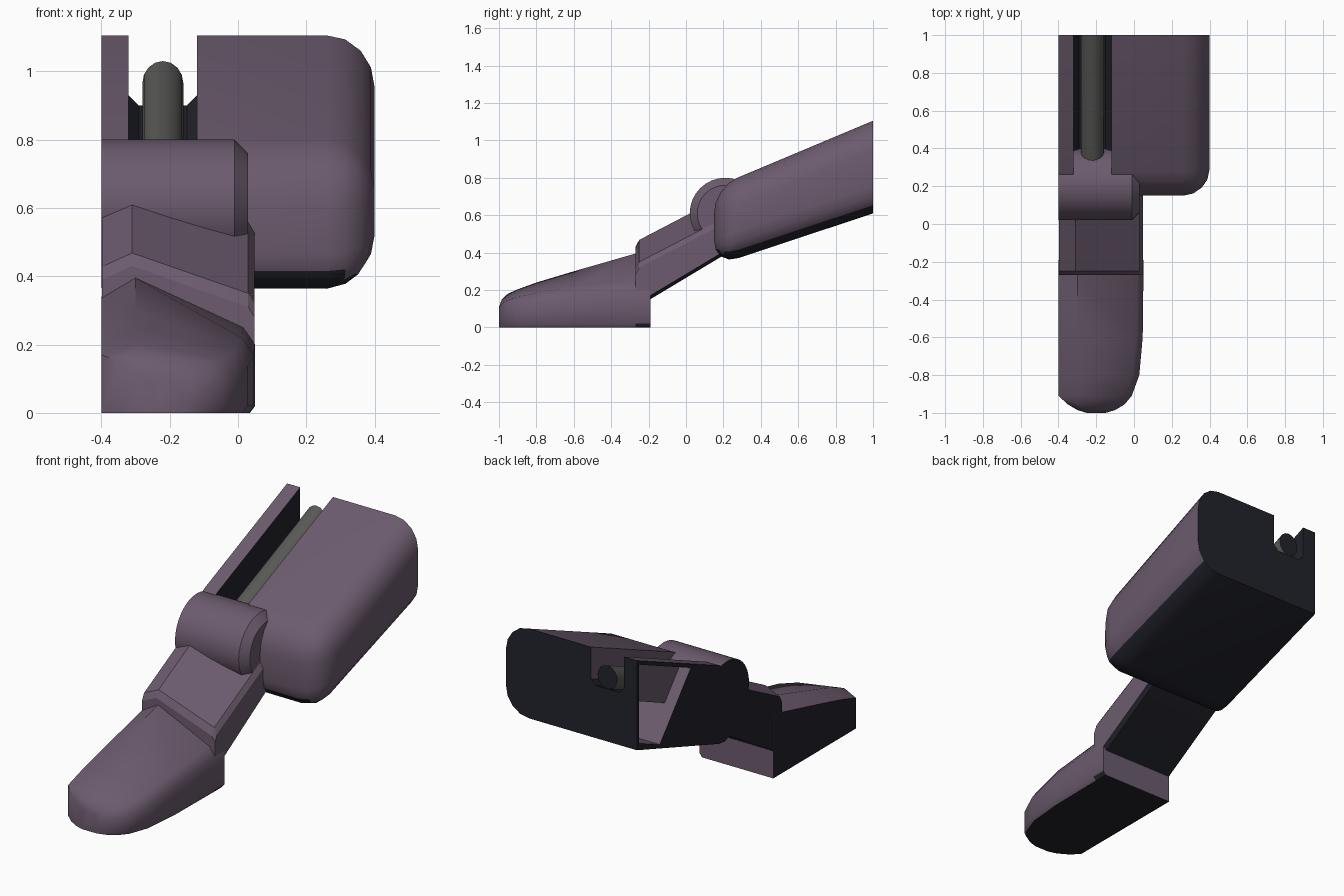
import bpy, bmesh, math

cube = bpy.data.objects.get("Cube")
if cube:
    bpy.data.objects.remove(cube, do_unlink=True)


def material(name, rgb):
    m = bpy.data.materials.new(name)
    m.use_nodes = True
    m.diffuse_color = (*rgb, 1)
    bsdf = next(n for n in m.node_tree.nodes if n.type == 'BSDF_PRINCIPLED')
    bsdf.inputs["Base Color"].default_value = (*rgb, 1)
    return m


PURPLE = material("dusty purple", (0.15, 0.105, 0.156))
DARK = material("dark navy", (0.016, 0.017, 0.025))
GREY = material("rod grey", (0.10, 0.10, 0.095))


def loft(name, rings, dark=None, bevel=None, base=PURPLE, angle=40):
    """Skin equal-length rings, cap both ends, colour faces by a rule."""
    bm = bmesh.new()
    loops = [[bm.verts.new(p) for p in ring] for ring in rings]
    n = len(loops[0])
    for a, b in zip(loops, loops[1:]):
        for i in range(n):
            j = (i + 1) % n
            bm.faces.new((a[i], a[j], b[j], b[i]))
    bm.faces.new(loops[0])
    bm.faces.new(loops[-1])
    bmesh.ops.recalc_face_normals(bm, faces=bm.faces)
    if bevel:
        width, rule = bevel
        edges = [e for e in bm.edges if rule(e.verts[0].co, e.verts[1].co)]
        bmesh.ops.bevel(bm, geom=edges, offset=width, segments=4,
                        profile=0.5, affect='EDGES')
    bm.normal_update()
    for f in bm.faces:
        if dark and dark(f.normal, f.calc_center_median()):
            f.material_index = 1
    mesh = bpy.data.meshes.new(name)
    bm.to_mesh(mesh)
    bm.free()
    mesh.materials.append(base)
    mesh.materials.append(DARK)
    obj = bpy.data.objects.new(name, mesh)
    bpy.context.collection.objects.link(obj)
    smooth(obj, angle)
    return obj


def smooth(obj, angle):
    bpy.ops.object.select_all(action='DESELECT')
    obj.select_set(True)
    bpy.context.view_layer.objects.active = obj
    bpy.ops.object.shade_smooth_by_angle(angle=math.radians(angle))


def across(profile, xs):
    """Rings of a (y, z) profile repeated at several x."""
    return [[(x, y, z) for y, z in profile] for x in xs]


def under_or_cut(n, c):
    return n.z < -0.6 or c.x < -0.39


def cut(obj, cutter):
    mod = obj.modifiers.new("cut", 'BOOLEAN')
    mod.operation = 'DIFFERENCE'
    mod.solver = 'EXACT'
    mod.object = cutter
    cutter.hide_render = True
    bpy.context.view_layer.update()
    graph = bpy.context.evaluated_depsgraph_get()
    mesh = bpy.data.meshes.new_from_object(obj.evaluated_get(graph))
    obj.modifiers.clear()
    obj.data = mesh
    bpy.data.objects.remove(cutter, do_unlink=True)


# Upper leg housing: sloped block rounded at the front and the outer side
housing = loft(
    "leg_housing",
    across([(1, 1.105), (0.15, 0.748), (0.15, 0.327), (1, 0.61)], (-0.4, 0.4)),
    dark=lambda n, c: under_or_cut(n, c) or n.y > 0.9,
    bevel=(0.14, lambda a, b: max(a.x, b.x) > 0 and min(a.y, b.y) < 0.9))

# Groove along the top of the housing
SLOPE = 0.42


def groove_ring(y):
    f = 0.9 + SLOPE * (y - 1)
    half = [(-0.1, 0.5), (-0.1, 0.03), (-0.07, 0)]
    pts = half + [(-x, z) for x, z in reversed(half)]
    return [(x - 0.22, y, f + z) for x, z in pts]


cut(housing, loft("groove_cutter", [groove_ring(0.26), groove_ring(1.05)],
                  dark=lambda n, c: n.z < -0.5 or n.x < -0.9))

# Open pocket in the inner side: shallow wedge, deeper below the groove
wedge = [(0.98, 0.64), (0.98, 1.075), (0.53, 0.885), (0.8, 0.565)]
deep = [(0.98, 0.64), (0.98, 0.86), (0.665, 0.725), (0.8, 0.565)]
cut(housing, loft("wedge_cutter", across(wedge, (-0.5, -0.335))))
cut(housing, loft("deep_cutter", across(deep, (-0.5, 0.3))))
smooth(housing, 40)


# Piston rod lying in the groove
def rod_ring(y):
    z = 0.965 + SLOPE * (y - 1)
    angles = [math.tau * i / 16 for i in range(16)]
    return [(-0.22 + 0.06 * math.cos(a), y, z + 0.065 * math.sin(a))
            for a in angles]


loft("piston_rod", [rod_ring(0.3), rod_ring(1)],
     dark=lambda n, c: n.y > 0.9, base=GREY)


# Ankle drum with a chamfered outer rim
def drum_ring(x, r):
    return [(x, 0.21 + r * math.cos(a), 0.61 + r * math.sin(a))
            for a in (math.tau * i / 32 for i in range(32))]


loft("ankle_drum",
     [drum_ring(-0.399, 0.19), drum_ring(-0.01, 0.19), drum_ring(0.03, 0.15)],
     dark=lambda n, c: c.x < -0.39, angle=30)


# Ankle guard: ridged section swept upward to the back
def guard_ring(y, ridge, edge, base):
    return [(-0.398, y, ridge - 0.04), (-0.31, y, ridge), (0.03, y, edge),
            (0.048, y, edge - 0.03), (0.048, y, base + 0.02),
            (0.03, y, base), (-0.398, y, base)]


loft("ankle_guard",
     [guard_ring(-0.27, 0.43, 0.31, 0.105), guard_ring(-0.25, 0.468, 0.35, 0.115),
      guard_ring(0.3, 0.755, 0.635, 0.445)],
     dark=under_or_cut, angle=25)


# Foot: ridged section narrowing to a round toe
def foot_ring(y, left, right, ridge, edge):
    peak = max(-0.3, left + 0.04)
    return [(left, y, ridge * 0.85), (peak, y, ridge),
            (right - 0.035, y, edge + 0.01), (right, y, edge - 0.04),
            (right, y, 0.02), (right - 0.015, y, 0), (left, y, 0)]


foot = [(-0.19, -0.4, 0.05, 0.40, 0.24), (-0.27, -0.4, 0.05, 0.395, 0.24),
        (-0.6, -0.4, 0.046, 0.3, 0.21), (-0.8, -0.4, 0.028, 0.24, 0.175),
        (-0.91, -0.4, -0.012, 0.2, 0.15), (-0.955, -0.35, -0.05, 0.178, 0.135),
        (-0.985, -0.3, -0.1, 0.15, 0.115), (-1, -0.25, -0.15, 0.11, 0.09)]
loft("foot", [foot_ring(*row) for row in foot], dark=under_or_cut, angle=45)
